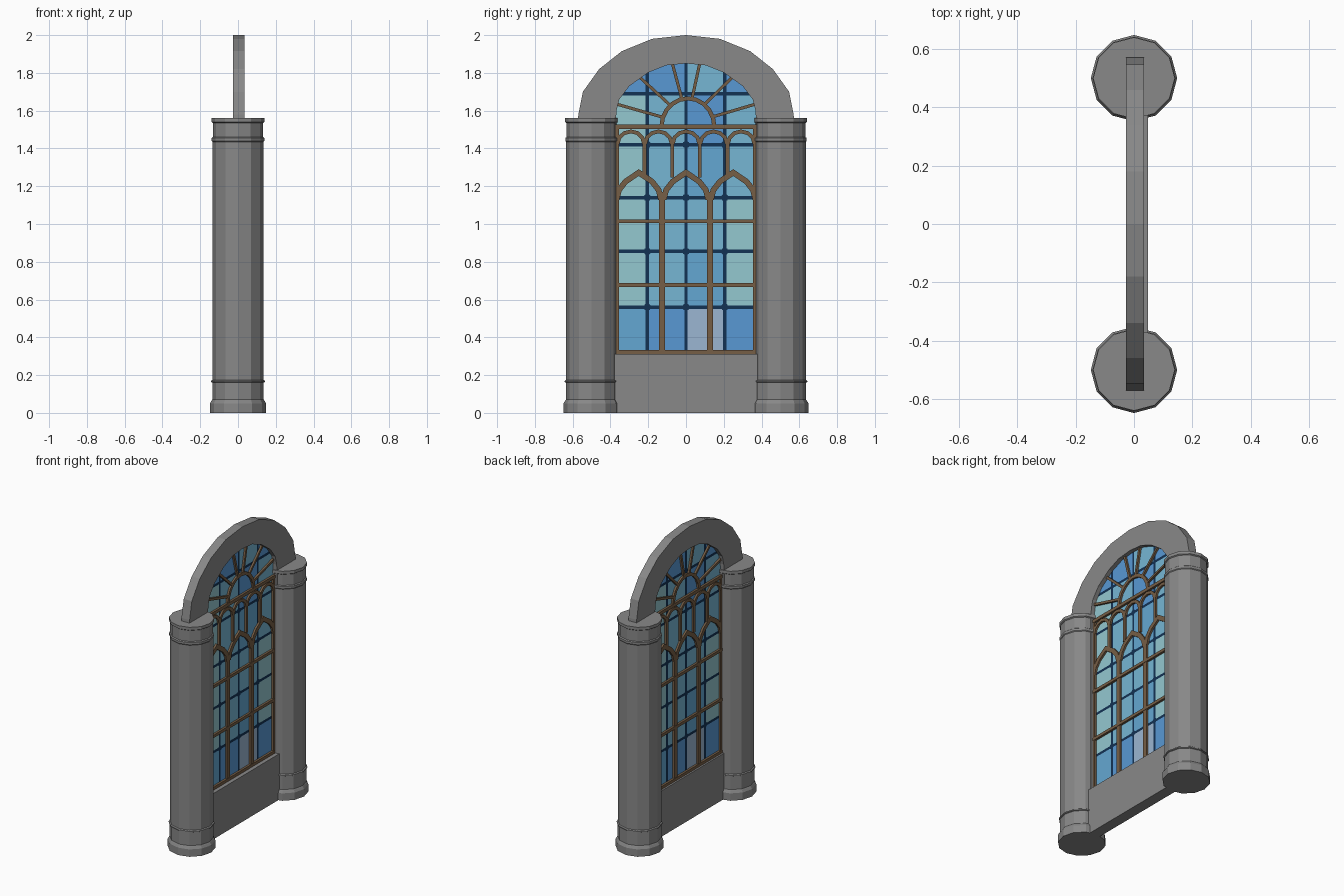
import bpy, bmesh, math
from mathutils import Vector

if "Cube" in bpy.data.objects:
    bpy.data.objects.remove(bpy.data.objects["Cube"])


def mat(name, rgb):
    """Flat material from an sRGB 0-255 colour."""
    m = bpy.data.materials.new(name)
    lin = [((c / 255 + 0.055) / 1.055) ** 2.4 for c in rgb]
    m.diffuse_color = (*lin, 1)
    m.use_nodes = True
    m.node_tree.nodes["Principled BSDF"].inputs["Base Color"].default_value = m.diffuse_color
    return m


STONE = mat("grey stone", (136, 136, 136))
WOOD = mat("brown frame", (118, 94, 70))
GLASS = [mat("navy leading", (18, 50, 84)), mat("pale teal glass", (148, 200, 208)),
         mat("sky glass", (118, 182, 212)), mat("blue glass", (88, 152, 212)),
         mat("grey blue glass", (155, 182, 210)), mat("medium blue glass", (100, 167, 210))]
MID = 0.003  # middle plane of the wall


def finish(name, bm, mats):
    bmesh.ops.remove_doubles(bm, verts=bm.verts, dist=1e-5)
    me = bpy.data.meshes.new(name)
    bm.to_mesh(me)
    bm.free()
    for m in mats:
        me.materials.append(m)
    ob = bpy.data.objects.new(name, me)
    bpy.context.collection.objects.link(ob)
    return ob


def extrude_quads(name, left, right, x0, x1, m, closed=False):
    """Solid strip between two (y, z) outlines, from x0 to x1."""
    bm = bmesh.new()
    rows = [[bm.verts.new((x, *p)) for x, p in ((x0, a), (x1, a), (x1, b), (x0, b))]
            for a, b in zip(left, right)]
    for r, s in zip(rows, rows[1:]):
        for i in range(4):
            j = (i + 1) % 4
            bm.faces.new((r[i], r[j], s[j], s[i]))
    bm.faces.new(rows[0])
    bm.faces.new(rows[-1][::-1])
    bmesh.ops.recalc_face_normals(bm, faces=bm.faces)
    return finish(name, bm, [m])


def bar(name, pts, w, half=0.016):
    """Wooden bar of width w following a (y, z) path with mitred corners."""
    pts = [Vector(p) for p in pts]
    left, right = [], []
    for i, p in enumerate(pts):
        d0 = (p - pts[i - 1]).normalized() if i else (pts[1] - p).normalized()
        d1 = (pts[i + 1] - p).normalized() if i < len(pts) - 1 else d0
        n0, n1 = Vector((-d0.y, d0.x)), Vector((-d1.y, d1.x))
        n = (n0 + n1).normalized()
        n *= w / 2 / max(n.dot(n0), 0.4)
        left.append(p + n)
        right.append(p - n)
    return extrude_quads(name, left, right, MID - half, MID + half, WOOD)


def mirrored(half):
    """Complete a left-half outline that ends on y = 0."""
    return half + [(-y, z) for y, z in half[-2::-1]]


# Columns: 12-sided turned profile
profile = [(0.148, 0), (0.148, 0.05), (0.14, 0.065), (0.136, 0.07), (0.136, 0.16),
           (0.142, 0.163), (0.142, 0.17), (0.135, 0.175), (0.135, 1.435), (0.139, 1.44),
           (0.139, 1.455), (0.133, 1.46), (0.133, 1.535), (0.14, 1.54), (0.14, 1.56)]
for side, label in ((-1, "left"), (1, "right")):
    bm = bmesh.new()
    rings = [[bm.verts.new((r * math.cos(k * math.pi / 6),
                            side * 0.5 + r * math.sin(k * math.pi / 6), z)) for k in range(12)]
             for r, z in profile]
    for a, b in zip(rings, rings[1:]):
        for k in range(12):
            j = (k + 1) % 12
            bm.faces.new((a[k], a[j], b[j], b[k]))
    bm.faces.new(rings[0][::-1])
    bm.faces.new(rings[-1])
    finish(label + "_column", bm, [STONE])

# Stone arch with legs hidden behind the columns
inner = mirrored([(-0.372, 0), (-0.372, 1.53), (-0.368, 1.6), (-0.353, 1.66), (-0.3, 1.73),
                  (-0.2, 1.802), (-0.105, 1.84), (0, 1.85)])
outer = mirrored([(-0.573, 0), (-0.573, 1.53), (-0.57, 1.58), (-0.546, 1.7), (-0.46, 1.82),
                  (-0.34, 1.915), (-0.18, 1.98), (0, 2.0)])
extrude_quads("stone_arch", outer, inner, -0.027, 0.034, STONE)

# Stone panel under the window, thicker on one side
extrude_quads("sill_panel", [(-0.385, 0), (0.385, 0)], [(-0.385, 0.312), (0.385, 0.312)],
              -0.027, 0.048, STONE)

# Leaded glass: window outline cut by the leading lines, one sheet per side
ys, zs, lead = (-0.205, 0, 0.205), (0.56, 0.855, 1.14, 1.42, 1.69), 0.009
panes = ["5343", "1251", "1221", "1252", "1232", "3323"]  # bottom row first
outline = [(y, max(z, 0.3)) for y, z in inner]
for s, label in ((1, "right"), (-1, "left")):
    bm = bmesh.new()
    bm.faces.new([bm.verts.new((0, y, z)) for y, z in outline])
    for axis, lines in ((1, ys), (2, zs)):
        for v in lines:
            for off in (-lead, lead):
                co, no = Vector(), Vector()
                co[axis], no[axis] = v + off, 1
                bmesh.ops.bisect_plane(bm, geom=bm.verts[:] + bm.edges[:] + bm.faces[:],
                                       plane_co=co, plane_no=no)
    for f in bm.faces:
        c = f.calc_center_median()
        if min(abs(c.y - v) for v in ys) < lead or min(abs(c.z - v) for v in zs) < lead * 0.8:
            f.material_index = 0
        else:
            f.material_index = int(panes[sum(c.z > v for v in zs)][sum(c.y > v for v in ys)])
        if f.normal.x < 0:
            f.normal_flip()
    # small lead bosses at the crossings
    for y in ys:
        for z in zs[:4]:
            f = bm.faces.new([bm.verts.new((0.001, y + 0.02 * math.cos(k * math.pi / 4),
                                            z + 0.02 * math.sin(k * math.pi / 4)))
                              for k in range(8)])
            f.material_index = 0
    ob = finish(label + "_glass", bm, GLASS)
    ob.location.x = MID + s * 0.003
    ob.rotation_euler.z = 0 if s > 0 else math.pi

# Straight frame bars
for i, (z, w) in enumerate(((0.322, 0.02), (0.677, 0.02), (1.015, 0.02), (1.515, 0.022))):
    bar(f"cross_bar_{i}", [(-0.372, z), (0.372, z)], w, 0.018)
for i, (y, top, w) in enumerate(((-0.363, 1.515, 0.018), (0.363, 1.515, 0.018),
                                 (-0.127, 1.17, 0.032), (0.127, 1.17, 0.032))):
    bar(f"upright_{i}", [(y, 0.315), (y, top)], w)

# Three pointed arches over the lights
for i, c in enumerate((-0.25, 0, 0.25)):
    bar(f"pointed_arch_{i}", [(c + dy, z) for dy, z in (
        (-0.118, 1.13), (-0.105, 1.18), (-0.07, 1.225), (0, 1.272),
        (0.07, 1.225), (0.105, 1.18), (0.118, 1.13))], 0.03)

# Row of five small round arches and their uprights
for i in range(5):
    c = (i - 2) * 0.146
    bar(f"round_arch_{i}", [(c - 0.07 * math.cos(math.pi * k / 6),
                             1.425 + 0.065 * math.sin(math.pi * k / 6)) for k in range(7)], 0.02)
for i, y in enumerate((-0.219, -0.073, 0.073, 0.219)):
    bar(f"small_upright_{i}", [(y, 1.245), (y, 1.44)], 0.02)

# Fan light: half round and six spokes
bar("fan_half_round", [(0.01 + 0.14 * math.cos(math.pi * k / 10),
                        1.515 + 0.15 * math.sin(math.pi * k / 10)) for k in range(11)], 0.022)
for i, deg in enumerate((20, 50, 79, 101, 130, 160)):
    a = math.radians(deg)
    c, s = math.cos(a), math.sin(a)
    bar(f"fan_spoke_{i}", [(0.005 + 0.14 * c, 1.515 + 0.15 * s), (0.385 * c, 1.515 + 0.345 * s)], 0.016)
